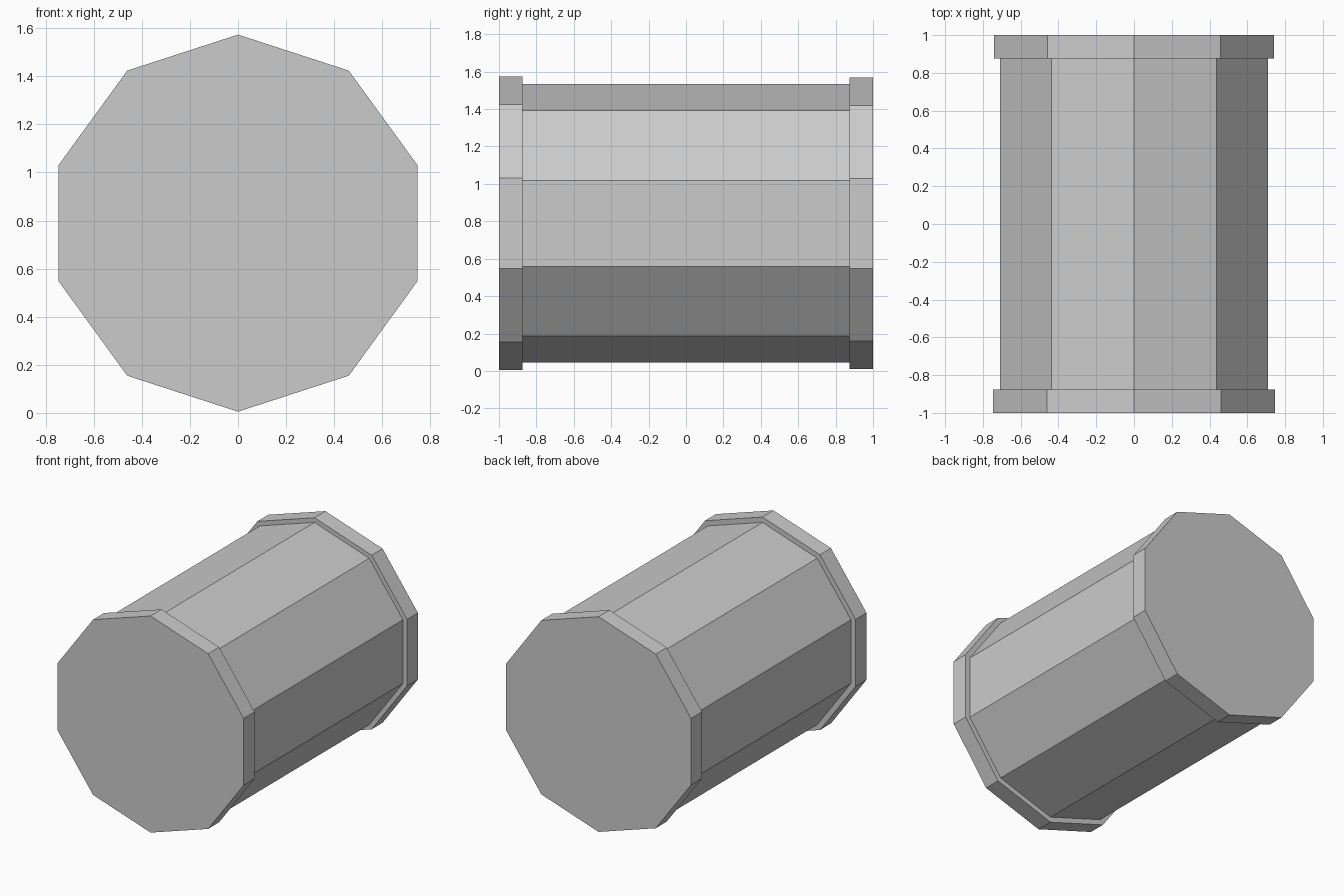
import bpy, bmesh
from math import sin, cos, tau

if "Cube" in bpy.data.objects:
    bpy.data.objects.remove(bpy.data.objects["Cube"])

SIDES = 10
CENTRE_Z = 0.789

# Barrel outline along its axis: (y, radius), with a raised rim at each end
PROFILE = [(-1.0, 0.784), (-0.875, 0.784), (-0.875, 0.745),
           (0.875, 0.745), (0.875, 0.779), (1.0, 0.779)]


def ring(bm, y, r):
    # Decagon with one corner pointing straight up
    return [bm.verts.new((r * sin(tau * i / SIDES), y,
                          CENTRE_Z + r * cos(tau * i / SIDES)))
            for i in range(SIDES)]


bm = bmesh.new()
rings = [ring(bm, y, r) for y, r in PROFILE]

# Side walls and rim steps
for a, b in zip(rings, rings[1:]):
    for i in range(SIDES):
        j = (i + 1) % SIDES
        bm.faces.new((a[i], a[j], b[j], b[i]))

# Flat end discs
bm.faces.new(rings[0])
bm.faces.new(rings[-1])
bmesh.ops.recalc_face_normals(bm, faces=bm.faces)

mesh = bpy.data.meshes.new("barrel")
bm.to_mesh(mesh)
bm.free()
bpy.context.collection.objects.link(bpy.data.objects.new("barrel", mesh))
